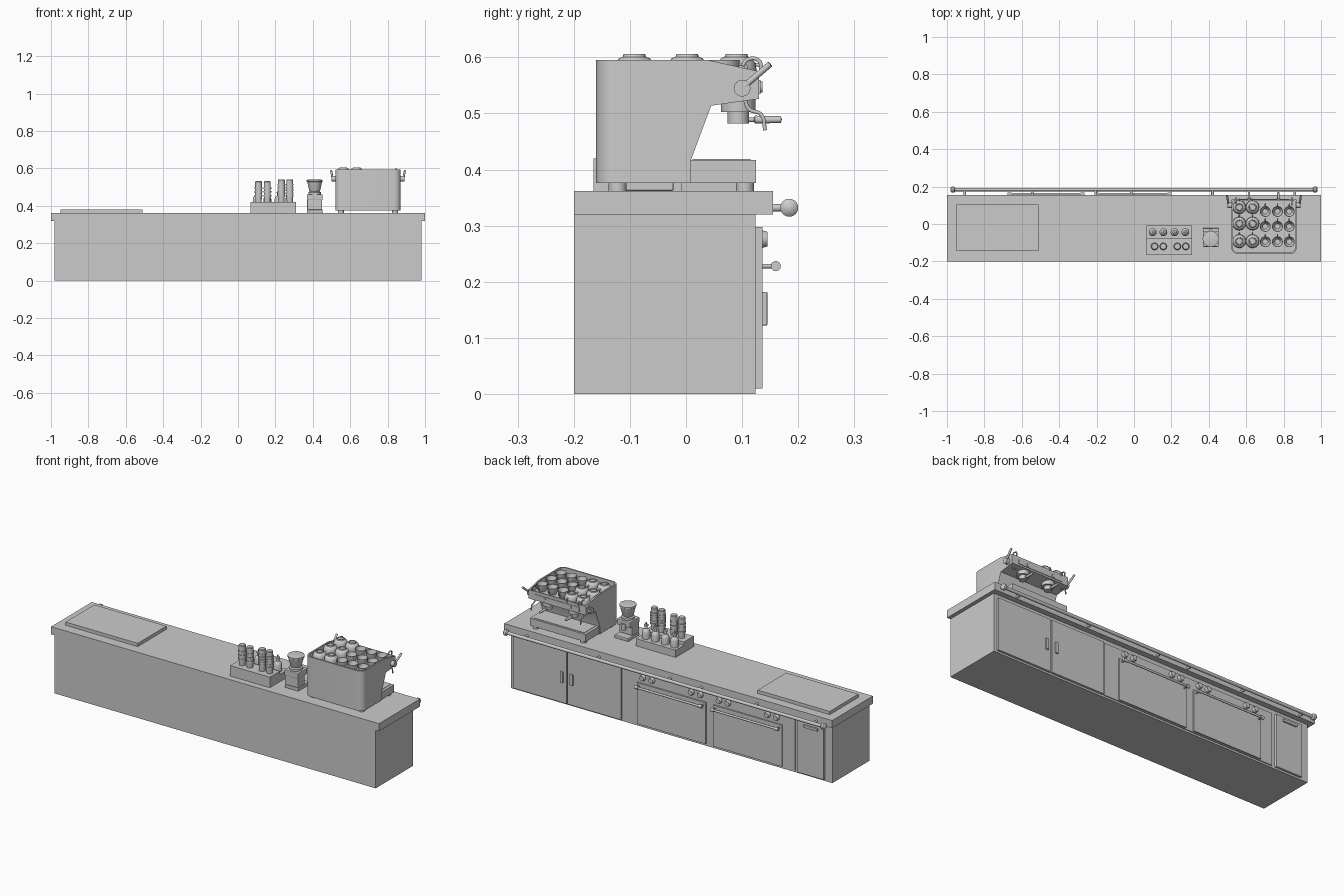
import bpy, bmesh
from math import pi, cos, sin
from mathutils import Vector

if "Cube" in bpy.data.objects:
    bpy.data.objects.remove(bpy.data.objects["Cube"])


def finish(name, bm, smooth=False):
    bmesh.ops.recalc_face_normals(bm, faces=bm.faces)
    me = bpy.data.meshes.new(name)
    bm.to_mesh(me)
    bm.free()
    ob = bpy.data.objects.new(name, me)
    bpy.context.collection.objects.link(ob)
    if smooth:
        bpy.ops.object.select_all(action='DESELECT')
        ob.select_set(True)
        bpy.context.view_layer.objects.active = ob
        bpy.ops.object.shade_smooth_by_angle(angle=0.6)
    return ob


def box(name, x0, x1, y0, y1, z0, z1, bevel=0):
    bm = bmesh.new()
    bmesh.ops.create_cube(bm, size=1)
    for v in bm.verts:
        v.co = ((x0 + x1) / 2 + v.co.x * (x1 - x0), (y0 + y1) / 2 + v.co.y * (y1 - y0),
                (z0 + z1) / 2 + v.co.z * (z1 - z0))
    if bevel:
        bmesh.ops.bevel(bm, geom=bm.edges[:], offset=bevel, segments=2, affect='EDGES', profile=0.5)
    return finish(name, bm)


def lathe(name, origin, prof, axis=(0, 0, 1), n=24):
    """Revolve (radius, height) points about an axis through origin."""
    bm = bmesh.new()
    rot = Vector((0, 0, 1)).rotation_difference(Vector(axis))
    rings = []
    for r, h in prof:
        if r == 0:
            pts = [(0, 0, h)]
        else:
            pts = [(r * cos(2 * pi * i / n), r * sin(2 * pi * i / n), h) for i in range(n)]
        rings.append([bm.verts.new(rot @ Vector(p) + Vector(origin)) for p in pts])
    for a, b in zip(rings, rings[1:]):
        for i in range(n):
            j = (i + 1) % n
            if len(a) == 1 and len(b) == 1:
                continue
            if len(a) == 1:
                bm.faces.new((a[0], b[i], b[j]))
            elif len(b) == 1:
                bm.faces.new((a[i], a[j], b[0]))
            else:
                bm.faces.new((a[i], a[j], b[j], b[i]))
    return finish(name, bm, True)


def rod(name, a, b, r, n=16):
    d = Vector(b) - Vector(a)
    return lathe(name, a, [(0, 0), (r, 0), (r, d.length), (0, d.length)], d, n)


def pipe(name, pts, r):
    cu = bpy.data.curves.new(name, 'CURVE')
    cu.dimensions = '3D'
    cu.bevel_depth, cu.bevel_resolution, cu.use_fill_caps = r, 3, True
    sp = cu.splines.new('BEZIER')
    sp.bezier_points.add(len(pts) - 1)
    for bp, p in zip(sp.bezier_points, pts):
        bp.co = p
        bp.handle_left_type = bp.handle_right_type = 'AUTO'
    cu.resolution_u = 6
    bpy.context.collection.objects.link(bpy.data.objects.new(name, cu))


# counter body, top and cutting board
box("counter_body", -.98, .98, -.2, .124, 0, .32)
box("countertop", -1, 1, -.2, .155, .32, .362)
box("cutting_board", -.95, -.51, -.145, .105, .362, .38)

# doors, oven panel and handles on the working side
for i, (a, b) in enumerate([(.633, .96), (.302, .627), (-.935, -.775)]):
    box(f"cabinet_door_{i}", a, b, .124, .136, .01, .298)
for x in (.6, .66):
    box("door_handle", x - .009, x + .009, .136, .145, .122, .182, .002)
box("drawer_handle", -.9, -.815, .136, .145, .27, .285, .002)
box("oven_panel", -.755, .292, .124, .129, .01, .298)
for c in (-.005, -.47):
    box("oven_door", c - .21, c + .21, .129, .136, .015, .243)
    rod("oven_handle", (c - .205, .16, .228), (c + .205, .16, .228), .006)
    for s in (-1, 1):
        x = c + s * .195
        rod("oven_handle_post", (x, .135, .228), (x, .16, .228), .004)
        rod("oven_handle_cap", (x - .01, .16, .228), (x + .01, .16, .228), .009)
        for d in (.12, .175):
            lathe("oven_knob", (c + s * d, .129, .276),
                  [(0, 0), (.016, 0), (.016, .006), (.013, .016), (0, .016)], (0, 1, 0))

# towel rail
rod("rail", (-.97, .184, .332), (.97, .184, .332), .009)
for x in (-.968, .968):
    lathe("rail_end", (x - .01, .184, .332),
          [(0, -.004), (.01, -.002), (.016, .004), (.016, .016), (.01, .022), (0, .024)], (1, 0, 0))
for x in (-.905, -.545, -.205, -.015, .42, .86):
    rod("rail_post", (x, .154, .332), (x, .184, .332), .007)

# espresso machine shell: side profile extruded, rear corners rounded
bm = bmesh.new()
prof = [(-.16, .376), (-.16, .595), (.04, .595), (.13, .575), (.13, .526),
        (.045, .514), (.008, .415), (.008, .376)]
f = bm.faces.new([bm.verts.new((.52, y, z)) for y, z in prof])
ex = bmesh.ops.extrude_face_region(bm, geom=[f])
bmesh.ops.translate(bm, vec=(.35, 0, 0), verts=[g for g in ex['geom'] if isinstance(g, bmesh.types.BMVert)])
rear = [e for e in bm.edges if all(abs(v.co.y + .16) < 1e-4 for v in e.verts)
        and abs(e.verts[0].co.z - e.verts[1].co.z) > .1]
bmesh.ops.bevel(bm, geom=rear, offset=.035, segments=6, affect='EDGES', profile=0.5)
shell = finish("machine_shell", bm, True)
# cup tray hollow
bm = bmesh.new()
bmesh.ops.create_cube(bm, size=1)
for v in bm.verts:
    v.co = (.695 + v.co.x * .334, -.014 + v.co.y * .276, .61 + v.co.z * .11)
up = [e for e in bm.edges if abs(e.verts[0].co.z - e.verts[1].co.z) > .05
      and e.verts[0].co.y < 0]
bmesh.ops.bevel(bm, geom=up, offset=.028, segments=6, affect='EDGES', profile=0.5)
cutter = finish("tray_cutter", bm)
cutter.hide_render = True
cutter.hide_set(True)
m = shell.modifiers.new("tray", 'BOOLEAN')
m.operation, m.object, m.solver = 'DIFFERENCE', cutter, 'EXACT'
bpy.context.view_layer.objects.active = shell
bpy.ops.object.modifier_apply(modifier="tray")
bpy.data.objects.remove(cutter)

# drip tray and feet
box("drip_tray", .525, .865, .0, .125, .376, .417)
box("drip_grate", .54, .85, .012, .115, .417, .419)
for x in (.55, .84):
    for y in (-.122, .105):
        rod("machine_foot", (x, y, .362), (x, y, .378), .016)

# large upturned cups and small cups on the tray
for x in (.563, .634):
    for y in (-.092, .002, .09):
        lathe("large_cup", (x, y, .555), [(.035, 0), (.036, .02), (.034, .034), (.028, .043),
              (.021, .046), (.019, .051), (.016, .051), (.015, .047), (0, .047)])
        pipe("large_cup_handle", [(x, y + .033, .588), (x, y + .044, .582), (x, y + .035, .565)], .003)
for x in (.702, .767, .83):
    for y in (-.095, -.013, .067):
        lathe("small_cup", (x, y, .555), [(0, 0), (.018, 0), (.026, .018), (.029, .04),
              (.027, .04), (.023, .018), (.014, .006), (0, .006)])
        pipe("small_cup_handle", [(x, y + .026, .588), (x, y + .04, .584), (x, y + .024, .57)], .003)

# group heads with filter handles
for x in (.615, .772):
    rod("group_head", (x, .093, .503), (x, .093, .525), .031, 24)
    rod("filter_basket", (x, .093, .482), (x, .093, .503), .019, 24)
    lathe("filter_handle", (x, .105, .489),
          [(0, 0), (.004, 0), (.004, .016), (.007, .018), (.006, .064), (0, .066)], (0, 1, 0))
    rod("panel_button", (x, .13, .547), (x, .136, .547), .01)
box("control_strip", .56, .83, .128, .133, .535, .56)

# steam valves, levers and wands at both sides
for s in (-1, 1):
    x = .695 + s * .175
    rod("steam_valve", (x, .1, .545), (x + s * .02, .1, .545), .015)
    rod("steam_lever", (x + s * .014, .1, .545), (x + s * .022, .15, .588), .0055)
    w = .695 + s * .15
    pipe("steam_wand", [(w, .105, .525), (w, .112, .508), (w, .134, .498), (w, .141, .47)], .0035)
    pipe("cup_rail_hook", [(w, .1, .585), (w, .112, .597), (w, .13, .594), (w, .134, .575)], .0035)

# grinder
box("grinder_base", .368, .452, -.12, -.022, .362, .38, .003)
box("grinder_body", .37, .45, -.12, -.06, .38, .45, .004)
box("grinder_head", .368, .452, -.122, -.04, .43, .462, .004)
rod("grinder_spout", (.41, -.042, .412), (.41, -.042, .445), .013)
lathe("grinder_hopper", (.41, -.08, .46), [(0, 0), (.034, 0), (.034, .012), (.026, .016), (.029, .022),
      (.04, .068), (.043, .07), (.043, .078), (.036, .08), (0, .08)])

# condiment stand with cup stacks and syrup bottles
box("stand_rear_step", .068, .31, -.165, -.078, .362, .42)
box("stand_low_step", .068, .31, -.078, -.007, .362, .402)
for i, x in enumerate((.11, .157, .232, .277)):
    n = 3 if i < 2 else 5
    top = .112 if i < 2 else .122
    pts = [(0, 0), (.016, 0)]
    for k in range(n):  # nested rims
        h = .03 + k * (top - .05) / n
        pts += [(.018, h), (.021, h), (.021, h + .008), (.018, h + .008)]
    pts += [(.018, top - .004), (.015, top), (0, top)]
    lathe("cup_stack", (x, -.12, .42), pts)
for x in (.1, .157, .217, .274):
    lathe("syrup_bottle", (x, -.044, .402), [(0, 0), (.021, 0), (.021, .035), (.017, .046), (.008, .053),
          (.008, .065), (.011, .066), (.011, .073), (.004, .075), (.004, .085), (0, .085)])
